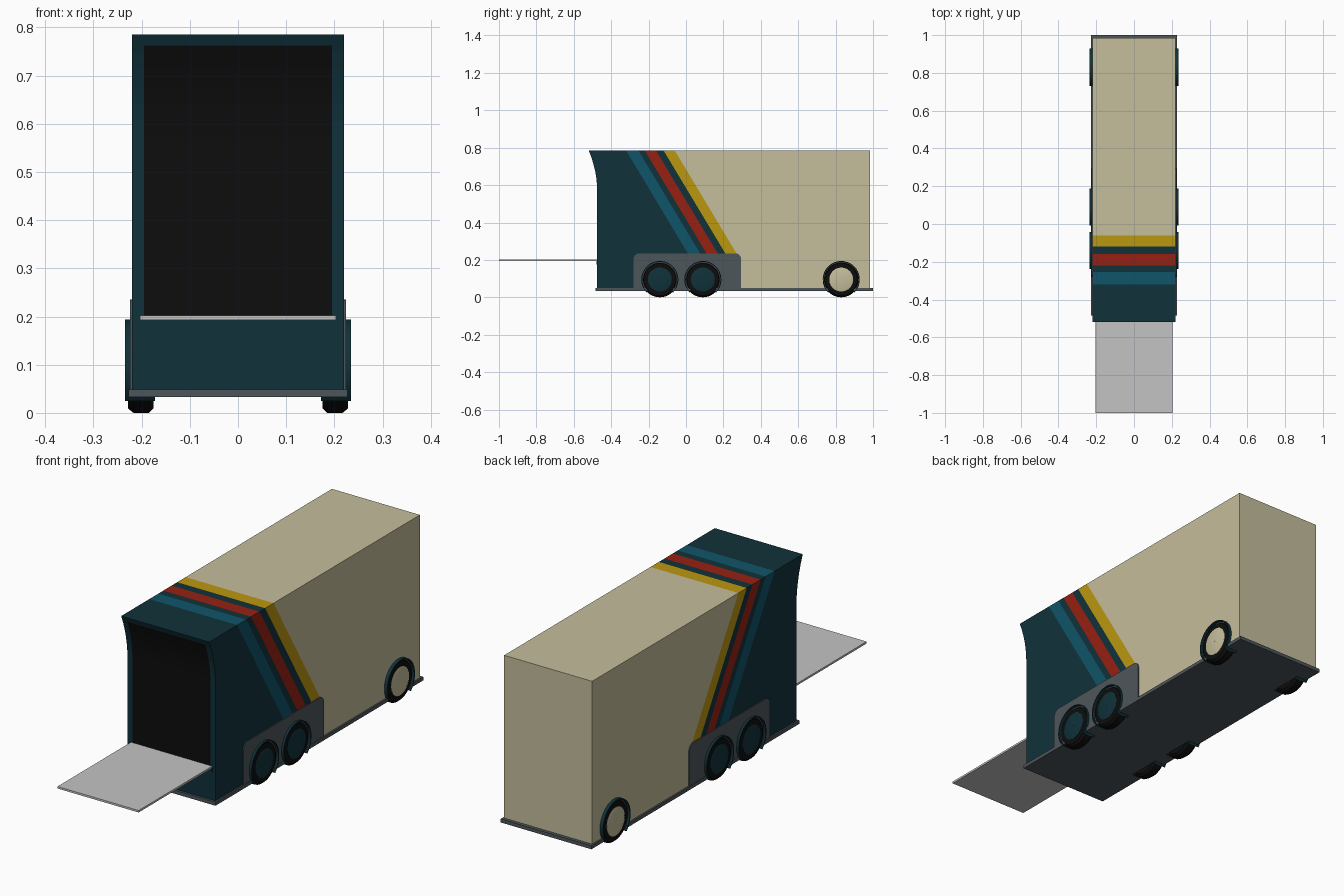
import bpy, bmesh, math
from mathutils import Vector

if "Cube" in bpy.data.objects:
    bpy.data.objects.remove(bpy.data.objects["Cube"])


def material(name, rgb):
    m = bpy.data.materials.new(name)
    m.use_nodes = True
    m.diffuse_color = (*rgb, 1)
    node = m.node_tree.nodes["Principled BSDF"]
    node.inputs["Base Color"].default_value = (*rgb, 1)
    node.inputs["Roughness"].default_value = 0.8
    return m


teal = material("dark teal", (0.005, 0.031, 0.042))
blue = material("stripe blue", (0.0045, 0.09, 0.14))
red = material("stripe red", (0.31, 0.015, 0.006))
yellow = material("stripe yellow", (0.5, 0.31, 0.005))
cream = material("cream", (0.56, 0.51, 0.33))
grey = material("slate grey", (0.076, 0.093, 0.102))
black = material("black", (0.004, 0.004, 0.004))
silver = material("ramp silver", (0.55, 0.55, 0.55))


def finish(name, bm, mats):
    bmesh.ops.recalc_face_normals(bm, faces=bm.faces[:])
    mesh = bpy.data.meshes.new(name)
    bm.to_mesh(mesh)
    bm.free()
    for m in mats:
        mesh.materials.append(m)
    ob = bpy.data.objects.new(name, mesh)
    bpy.context.collection.objects.link(ob)
    return ob


def smooth(ob):
    bpy.ops.object.select_all(action="DESELECT")
    ob.select_set(True)
    bpy.context.view_layer.objects.active = ob
    bpy.ops.object.shade_smooth_by_angle(angle=math.radians(35))


def prism(profile, x0, x1):
    """Extrude a (y, z) outline along x."""
    bm = bmesh.new()
    face = bm.faces.new([bm.verts.new((x0, y, z)) for y, z in profile])
    new = bmesh.ops.extrude_face_region(bm, geom=[face], use_keep_orig=True)
    verts = [v for v in new["geom"] if isinstance(v, bmesh.types.BMVert)]
    bmesh.ops.translate(bm, verts=verts, vec=(x1 - x0, 0, 0))
    return bm


def box(name, x, y, z, mat):
    outline = [(y[0], z[0]), (y[1], z[0]), (y[1], z[1]), (y[0], z[1])]
    return finish(name, prism(outline, *x), [mat])


def cut(bm, co, no):
    bmesh.ops.bisect_plane(bm, geom=bm.verts[:] + bm.edges[:] + bm.faces[:],
                           plane_co=co, plane_no=no)


# Body: side outline with a flared brow at the front
TOP, BASE, BACK = 0.785, 0.045, 0.985
FRONT = -0.475
brow = [(FRONT - 0.045 * t ** 2, 0.57 + (TOP - 0.57) * t)
        for t in (i / 6 for i in range(7))]
bm = prism([(BACK, TOP), (BACK, BASE), (FRONT, BASE)] + brow, -0.22, 0.22)

# Diagonal stripe bands, measured along the roof
SLOPE, PLATE_TOP, PLATE_BACK = 0.6, 0.235, 0.295
bands = [(-0.32, teal), (-0.255, blue), (-0.22, teal), (-0.16, red),
         (-0.12, teal), (-0.06, yellow), (9, cream)]
body_mats = [teal, blue, red, yellow, cream, black]
for edge, _ in bands[:-1]:
    cut(bm, (0, edge, TOP), (0, 1, SLOPE))
cut(bm, (0, 0, PLATE_TOP - 0.01), (0, 0, 1))
cut(bm, (0, PLATE_BACK - 0.01, 0), (0, 1, 0))
for f in bm.faces:
    c = f.calc_center_median()
    if c.z < PLATE_TOP - 0.01:
        mat = teal if c.y < PLATE_BACK - 0.01 else cream
    else:
        d = c.y + SLOPE * (c.z - TOP)
        mat = next(m for edge, m in bands if d < edge)
    f.material_index = body_mats.index(mat)

# Open the front and push the doorway back into a dark cargo bay
for x in (-0.195, 0.195):
    cut(bm, (x, 0, 0), (1, 0, 0))
for z in (0.2, 0.762):
    cut(bm, (0, 0, z), (0, 0, 1))
door = [f for f in bm.faces
        if abs(f.calc_center_median().x) < 0.19
        and 0.2 < f.calc_center_median().z < 0.762
        and f.calc_center_median().y < -0.45 and abs(f.normal.y) > 0.5]
before = set(bm.faces) - set(door)
new = bmesh.ops.extrude_face_region(bm, geom=door)
for v in new["geom"]:
    if isinstance(v, bmesh.types.BMVert):
        v.co.y = 0.93
for f in bm.faces:
    if f not in before:
        f.material_index = body_mats.index(black)
finish("body", bm, body_mats)

# Chassis, ramp and sill
box("chassis", (-0.227, 0.227), (-0.485, 1.0), (0.033, 0.049), grey)
box("ramp", (-0.203, 0.203), (-1.0, -0.46), (0.193, 0.202), silver)
box("ramp_sill", (-0.205, 0.205), (-0.478, -0.46), (0.175, 0.195), teal)

# Rolled door at the top of the opening, with a raised rim
box("rolled_door", (-0.193, 0.193), (-0.395, -0.375), (0.615, 0.76), grey)
for s in (-1, 1):
    box("door_rim_side", sorted((s * 0.187, s * 0.193)), (-0.403, -0.39), (0.615, 0.76), grey)
for z in (0.615, 0.754):
    box("door_rim_bar", (-0.193, 0.193), (-0.403, -0.39), (z, z + 0.006), grey)


def lathe(name, profile, centre, mat, start=0, arc=360, steps=40):
    """Spin a (x, radius) outline about the wheel axis; open arcs get end caps."""
    bm = bmesh.new()
    full = arc == 360
    rings = []
    for i in range(steps if full else steps + 1):
        a = math.radians(start + arc * i / steps)
        rings.append([bm.verts.new(Vector((x, r * math.cos(a), r * math.sin(a))) + Vector(centre))
                      for x, r in profile])
    n = len(profile)
    for i in range(steps):
        a, b = rings[i], rings[(i + 1) % len(rings)]
        for j in range(n):
            k = (j + 1) % n
            bm.faces.new((a[j], a[k], b[k], b[j]))
    if not full:
        bm.faces.new(rings[0])
        bm.faces.new(rings[-1])
    smooth(finish(name, bm, [mat]))


# Parts repeated on both sides
for side, s in (("left", 1), ("right", -1)):
    box(f"door_bracket_{side}", sorted((s * 0.168, s * 0.196)), (-0.35, -0.2), (0.485, 0.605), grey)

    # Skirt plate with rounded upper corners
    r, y0, y1 = 0.03, -0.28, PLATE_BACK
    outline = [(y0, BASE), (y1, BASE)]
    for cy, a0 in ((y1 - r, 0), (y0 + r, 90)):
        for i in range(6):
            a = math.radians(a0 + 18 * i)
            outline.append((cy + r * math.cos(a), PLATE_TOP - r + r * math.sin(a)))
    finish(f"skirt_plate_{side}", prism(outline, s * 0.215, s * 0.224), [grey])

    # Wheels: tyre, hub disc and open-bottomed arch
    for label, y, hub in (("front", -0.14, teal), ("middle", 0.09, teal), ("rear", 0.83, cream)):
        c = (0, y, 0.095)
        tyre = [(0.175, 0.06), (0.175, 0.085), (0.185, 0.095), (0.217, 0.095),
                (0.228, 0.086), (0.229, 0.06)]
        disc = [(0.2, 0.001), (0.2, 0.064), (0.23, 0.064), (0.232, 0.058), (0.232, 0.001)]
        arch = [(0.172, 0.094), (0.172, 0.099), (0.235, 0.099), (0.235, 0.094)]
        for part, prof, mat, start, arc in (("tyre", tyre, black, 0, 360),
                                            ("hub", disc, hub, 0, 360),
                                            ("arch", arch, teal, -45, 270)):
            lathe(f"{label}_{part}_{side}", [(s * x, q) for x, q in prof], c, mat, start, arc)
